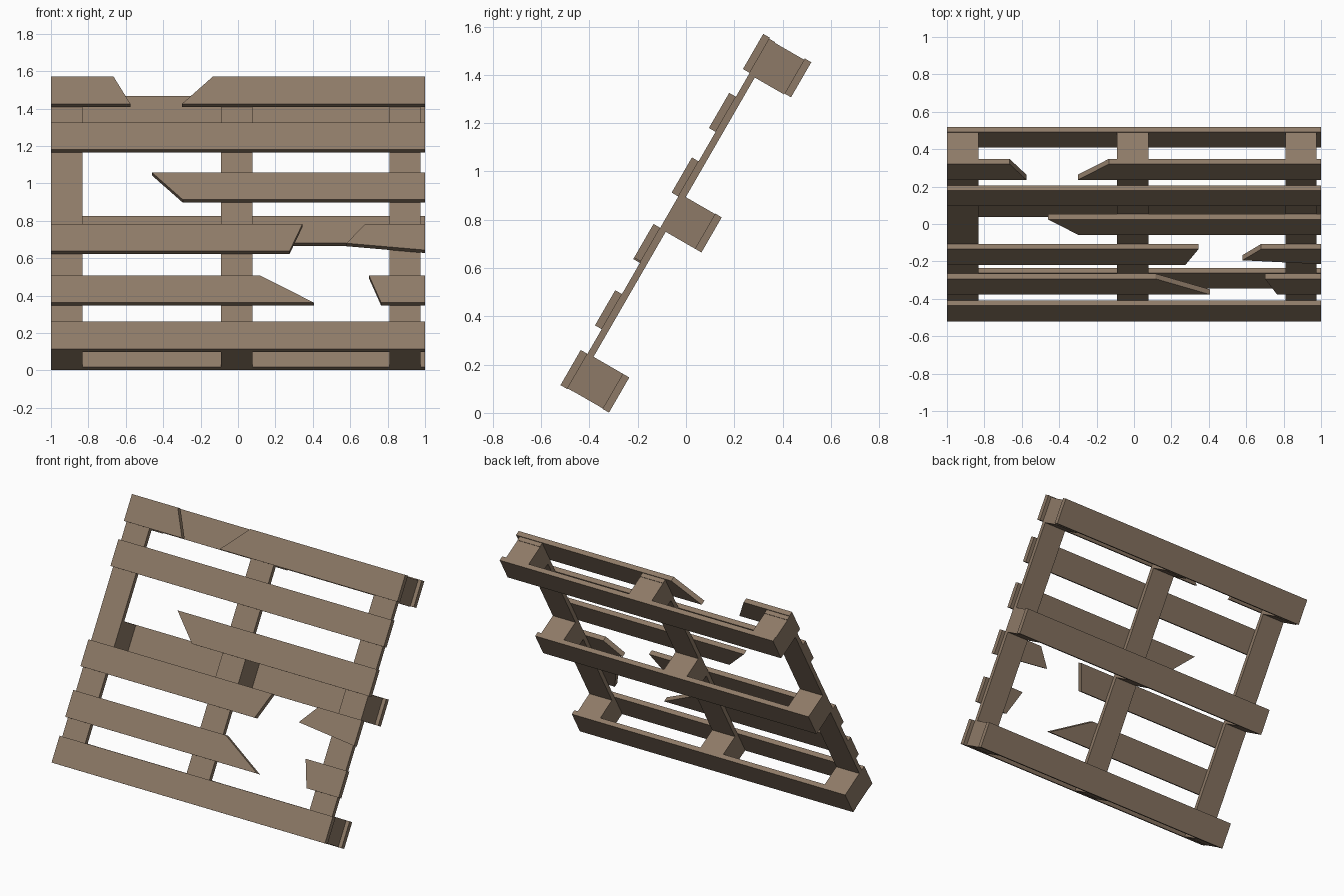
import bpy, bmesh, math
from mathutils import Vector

if "Cube" in bpy.data.objects:
    bpy.data.objects.remove(bpy.data.objects["Cube"])

wood = bpy.data.materials.new("weathered_wood")
wood.diffuse_color = (0.27, 0.195, 0.135, 1)
wood.use_nodes = True
wood.node_tree.nodes["Principled BSDF"].inputs["Base Color"].default_value = wood.diffuse_color

# Pallet leans at 60 degrees: s runs up the slope, w runs from front to back
ORIGIN = Vector((0, -0.52, 0.115))
UP = Vector((0, math.cos(math.pi / 3), math.sin(math.pi / 3)))
BACK = Vector((0, math.sin(math.pi / 3), -math.cos(math.pi / 3)))


def plank(name, outline, w0, w1):
    """Extrude an (x, s) outline from depth w0 to w1."""
    bm = bmesh.new()
    face = bm.faces.new([bm.verts.new(ORIGIN + Vector((x, 0, 0)) + UP * s + BACK * w0)
                         for x, s in outline])
    ext = bmesh.ops.extrude_face_region(bm, geom=[face])
    bmesh.ops.translate(bm, vec=BACK * (w1 - w0),
                        verts=[v for v in ext["geom"] if isinstance(v, bmesh.types.BMVert)])
    bmesh.ops.recalc_face_normals(bm, faces=bm.faces[:])
    mesh = bpy.data.meshes.new(name)
    bm.to_mesh(mesh)
    bm.free()
    mesh.materials.append(wood)
    bpy.context.collection.objects.link(bpy.data.objects.new(name, mesh))


def quad(s0, s1, bl, br, tl, tr):
    return [(bl, s0), (br, s0), (tr, s1), (tl, s1)]


W = 0.168   # board width

# Front slats: start height, then pieces as (bottom left, bottom right, top left, top right)
slats = [
    (0.0, [(-1, 1, -1, 1)]),
    (0.286, [(-1, 0.405, -1, 0.115), (0.765, 1, 0.70, 1)]),
    (0.603, [(-1, 0.275, -1, 0.345)]),
    (0.921, [(-0.295, 1, -0.46, 1)]),
    (1.230, [(-1, 1, -1, 1)]),
    (1.512, [(-1, -0.575, -1, -0.665), (-0.30, 1, -0.135, 1)]),
]
for s, pieces in slats:
    for p in pieces:
        plank("front_slat", quad(s, s + W, *p), 0, 0.032)

# Splintered end of the third slat
plank("split_slat_end", [(0.58, 0.652), (1, 0.61), (1, 0.771), (0.68, 0.771)], 0, 0.032)

# Stringers, and blocks behind them at the three back boards
for x0, x1 in [(-1, -0.832), (-0.09, 0.077), (0.81, 0.975)]:
    plank("stringer", quad(0.003, 1.675, x0, x1, x0, x1), 0.032, 0.06)
    for s in (0.004, 0.768, 1.506):
        plank("block", quad(s, s + W - 0.002, x0, x1, x0, x1), 0.06, 0.2)

# Back boards
for s in (0.002, 0.768, 1.51):
    plank("back_board", quad(s, s + W, -1, 1, -1, 1), 0.2, 0.231)
